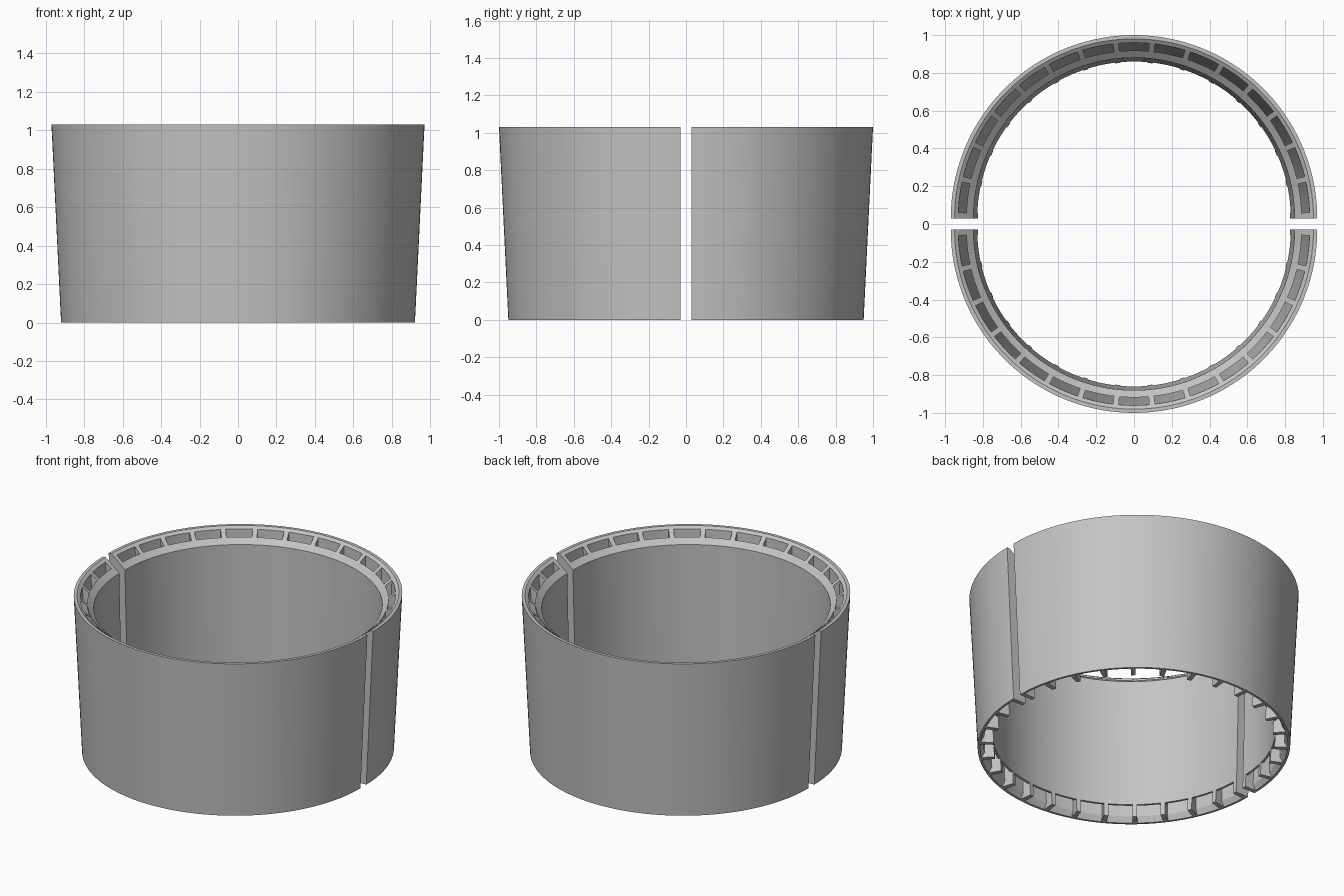
import bpy, bmesh, math

if "Cube" in bpy.data.objects:
    bpy.data.objects.remove(bpy.data.objects["Cube"], do_unlink=True)

grey = bpy.data.materials.new("light_grey")
grey.use_nodes = True
grey.diffuse_color = (0.55, 0.55, 0.55, 1)
grey.node_tree.nodes["Principled BSDF"].inputs["Base Color"].default_value = (0.55, 0.55, 0.55, 1)

GAP = 0.03          # half of the slit between the two shells
POCKETS = 15
POCKET, RIB = 10.0, 1.875
PITCH = POCKET + RIB

# Radius and height profiles
OUTER = [(0.92, 0), (0.97, 1.03), (0.95, 1.03), (0.93, 1.016), (0.885, 0.035), (0.905, 0)]
INNER = [(0.845, 0.085), (0.888, 0.982), (0.85, 0.95), (0.83, 0.085)]
WEB = [(0.905, 0), (0.885, 0.035), (0.93, 1.016), (0.888, 0.982),
       (0.845, 0.085), (0.83, 0.085), (0.826, 0)]


def sweep(bm, profile, angles):
    """Sweep a closed profile along an arc and cap both ends."""
    rings = []
    for a in angles:
        c, s = math.cos(math.radians(a)), math.sin(math.radians(a))
        rings.append([bm.verts.new((r * c, r * s, z)) for r, z in profile])
    n = len(profile)
    for p, q in zip(rings, rings[1:]):
        for i in range(n):
            j = (i + 1) % n
            bm.faces.new((p[i], p[j], q[j], q[i]))
    bm.faces.new(rings[0])
    bm.faces.new(rings[-1][::-1])


def finish(bm, name, side):
    bmesh.ops.recalc_face_normals(bm, faces=bm.faces)
    mesh = bpy.data.meshes.new(name)
    bm.to_mesh(mesh)
    bm.free()
    mesh.materials.append(grey)
    ob = bpy.data.objects.new(name, mesh)
    bpy.context.collection.objects.link(ob)
    ob.location.y = side * GAP
    ob.rotation_euler.z = 0 if side > 0 else math.pi
    bpy.ops.object.select_all(action="DESELECT")
    ob.select_set(True)
    bpy.context.view_layer.objects.active = ob
    bpy.ops.object.shade_smooth_by_angle(angle=math.radians(20))


# Arc stations: one step per rib, several per pocket
stations = []
for k in range(POCKETS + 1):
    stations.append(k * PITCH)
    if k < POCKETS:
        stations += [k * PITCH + RIB + POCKET * t / 5 for t in range(5)]
stations.append(180.0)

for label, side in (("back", 1), ("front", -1)):
    # Tapered outer and inner walls
    for part, profile in (("outer_wall", OUTER), ("inner_wall", INNER)):
        bm = bmesh.new()
        sweep(bm, profile, stations)
        finish(bm, f"{label}_{part}", side)
    # Radial ribs separating the open pockets
    bm = bmesh.new()
    for k in range(POCKETS + 1):
        sweep(bm, WEB, (k * PITCH, k * PITCH + RIB))
    finish(bm, f"{label}_ribs", side)
